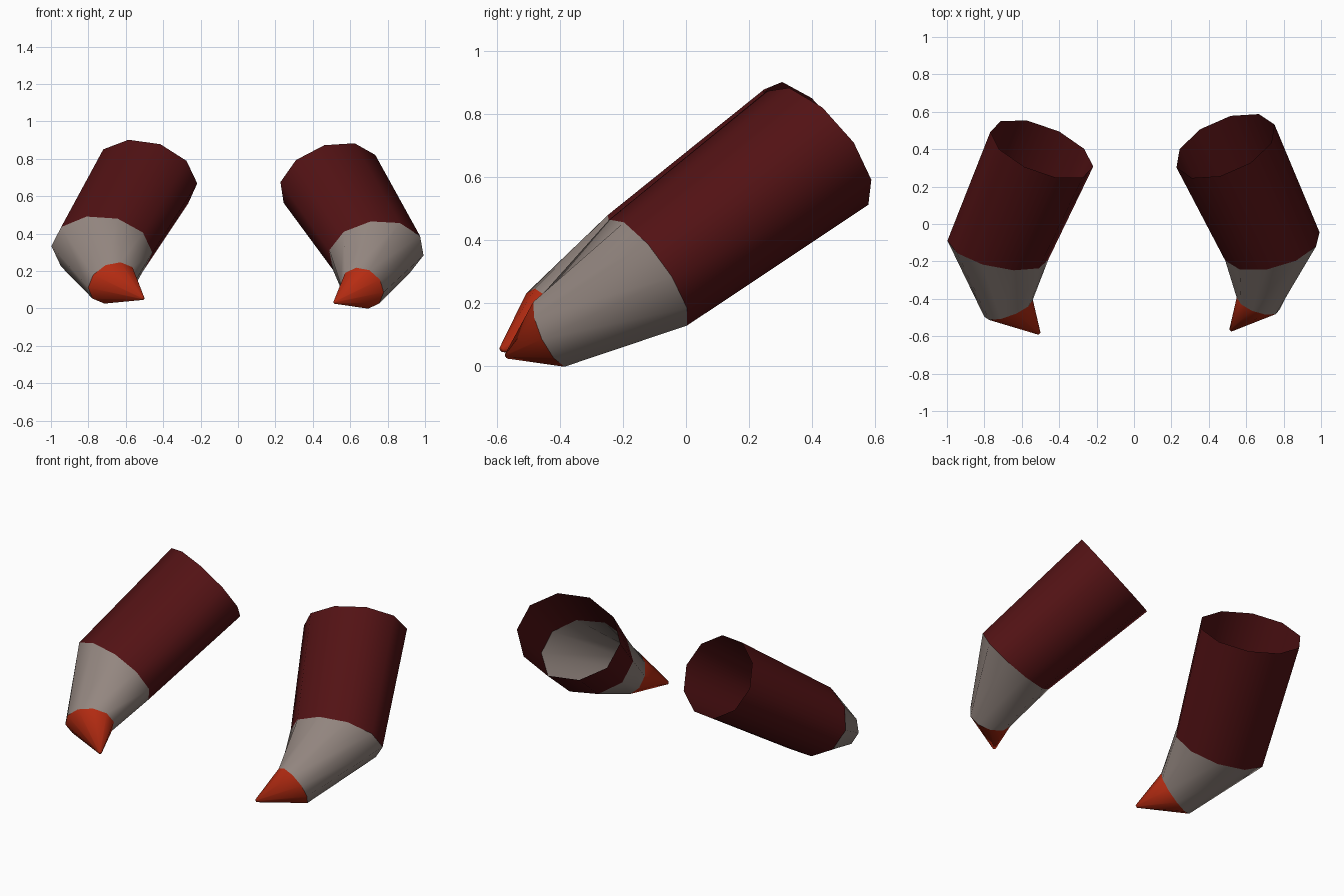
import bpy, math
from mathutils import Vector

if "Cube" in bpy.data.objects:
    bpy.data.objects.remove(bpy.data.objects["Cube"])

SIDES = 10


def material(name, rgb):
    m = bpy.data.materials.new(name)
    m.diffuse_color = (*rgb, 1)
    m.use_nodes = True
    m.node_tree.nodes["Principled BSDF"].inputs["Base Color"].default_value = m.diffuse_color
    return m


MAROON = material("dark maroon", (0.085, 0.006, 0.007))
GREY = material("warm grey", (0.30, 0.245, 0.22))
ORANGE = material("red orange", (0.47, 0.025, 0.006))


def ring(centre, u, v):
    """Ten-sided elliptical section from a centre and two half axes."""
    c, u, v = Vector(centre), Vector(u), Vector(v)
    return [c + u * math.cos(2 * math.pi * i / SIDES) + v * math.sin(2 * math.pi * i / SIDES)
            for i in range(SIDES)]


def loft(name, a, b, mat, flip, cap=False):
    """Open smooth tube between two sections, with an optional end cap."""
    n = SIDES
    faces = [(i, (i + 1) % n, n + (i + 1) % n, n + i) for i in range(n)]
    if cap:
        faces.append(tuple(range(n, 2 * n)))
    if flip:
        faces = [f[::-1] for f in faces]
    me = bpy.data.meshes.new(name)
    me.from_pydata(a + b, [], faces)
    me.materials.append(mat)
    me.polygons.foreach_set("use_smooth", [True] * len(faces))
    ob = bpy.data.objects.new(name, me)
    bpy.context.collection.objects.link(ob)


# sections from the open end to the tip; the two sides are posed slightly differently
POSES = {
    "left": [
        ((-.493, .400, .706), (.275, -.093, -.038), (-.008, -.130, .193)),
        ((-.7275, -.139, .315), (.270, -.050, -.018), (.001, -.098, .179)),
        ((-.671, -.450, .136), (.130, .045, .025), (.003, -.045, .108)),
        ((-.507, -.585, .053), (.007, .005, .001), (0, -.004, .008)),
    ],
    "right": [
        ((.489, .417, .692), (-.262, -.115, -.017), (.056, -.132, .195)),
        ((.740, -.120, .297), (-.252, -.076, .014), (.050, -.105, .172)),
        ((.664, -.425, .108), (-.115, .032, .022), (.003, -.052, .108)),
        ((.517, -.568, .032), (-.007, .005, .001), (0, -.004, .008)),
    ],
}

for side, sections in POSES.items():
    r = [ring(*s) for s in sections]
    flip = side == "right"
    loft(side + "_sleeve", r[0], r[1], MAROON, flip)
    loft(side + "_cuff", r[1], r[2], GREY, flip)
    loft(side + "_tip", r[2], r[3], ORANGE, flip, cap=True)
